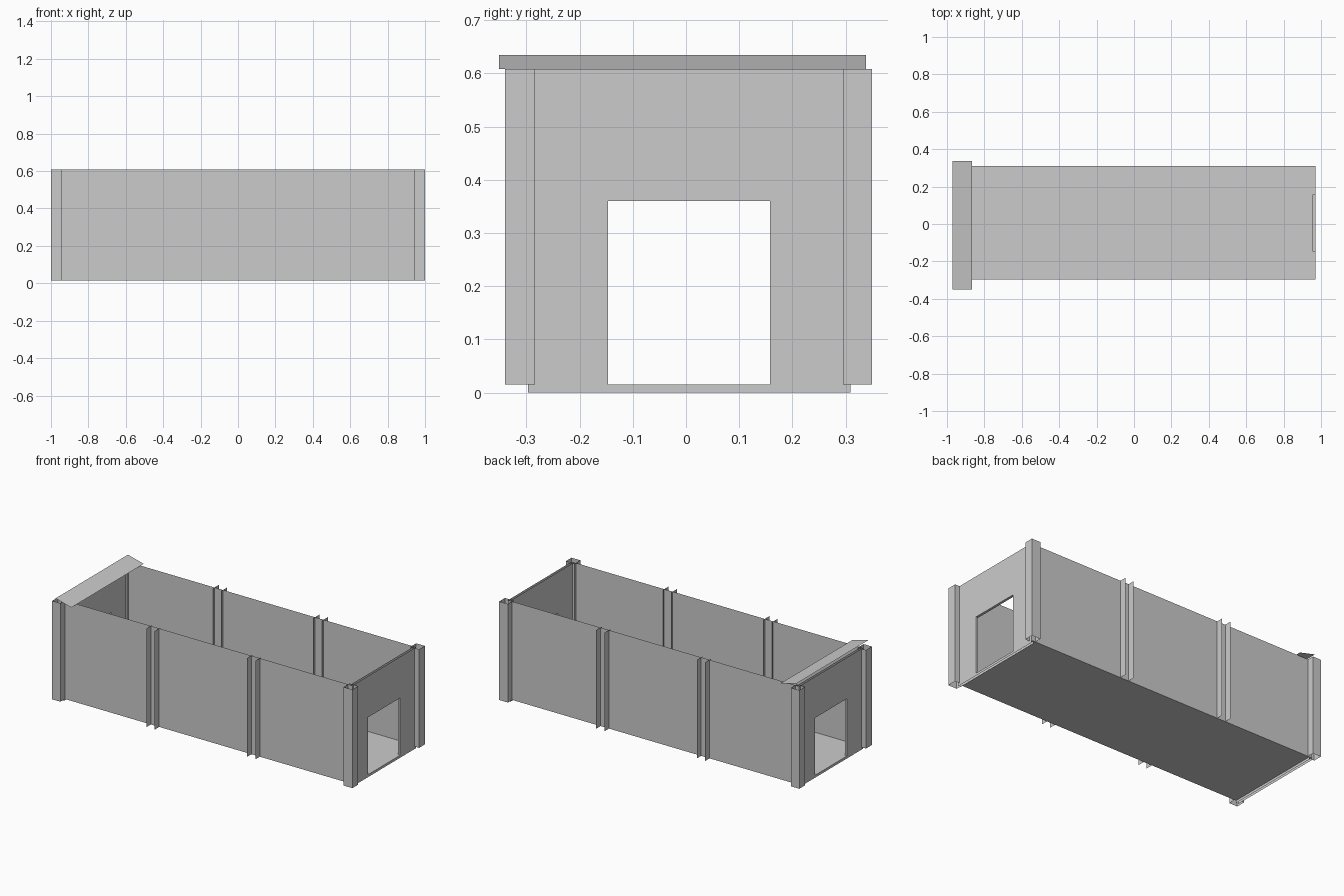
import bpy

if "Cube" in bpy.data.objects:
    bpy.data.objects.remove(bpy.data.objects["Cube"])

Y0, Y1 = -0.297, 0.309        # side wall planes
XE, XI = 0.97, 0.955          # outer and inner end wall planes
ZF, ZT = 0.015, 0.608         # floor level and wall top
D0, D1, DT = -0.147, 0.158, 0.36   # doorway


def make(name, quads):
    """Object made of thin flat quads, welding shared corners."""
    index, faces = {}, []
    for q in quads:
        faces.append([index.setdefault(tuple(round(c, 4) for c in p), len(index))
                      for p in q])
    me = bpy.data.meshes.new(name)
    me.from_pydata(list(index), [], faces)
    ob = bpy.data.objects.new(name, me)
    bpy.context.collection.objects.link(ob)
    return ob


def plane_x(x, y0, y1, z0, z1):
    return [(x, y0, z0), (x, y1, z0), (x, y1, z1), (x, y0, z1)]


def plane_y(y, x0, x1, z0, z1):
    return [(x0, y, z0), (x1, y, z0), (x1, y, z1), (x0, y, z1)]


def plane_z(z, x0, x1, y0, y1):
    return [(x0, y0, z), (x1, y0, z), (x1, y1, z), (x0, y1, z)]


# Floor
make("floor", [plane_z(ZF, -XE, XE, Y0, Y1)])

# Long side walls
make("front_wall", [plane_y(Y0, -XE, XE, ZF, ZT)])
make("back_wall", [plane_y(Y1, -XE, XE, ZF, ZT)][::1])

# Double-skinned end walls with a lined doorway
ys, zs = [Y0, D0, D1, Y1], [0, ZF, DT, ZT]
for side, s in (("left", -1), ("right", 1)):
    quads = []
    for x in (s * XI, s * XE):
        for i in range(3):
            for j in range(3):
                if (i, j) != (1, 1):
                    quads.append(plane_x(x, ys[i], ys[i + 1], zs[j], zs[j + 1]))
    make(side + "_end_wall", quads)
    a, b = sorted((s * XI, s * XE))
    make(side + "_door_lining", [plane_y(D0, a, b, ZF, DT), plane_y(D1, a, b, ZF, DT),
                                 plane_z(DT, a, b, D0, D1)])

# Open square corner posts and paired fins along the walls
for row, (y0, y1) in (("front", (-0.34, -0.284)), ("back", (0.295, 0.35))):
    for side, (x0, x1) in (("left", (-1, -0.945)), ("right", (0.942, 1))):
        make(f"{row}_{side}_post", [plane_x(x0, y0, y1, ZF, ZT), plane_x(x1, y0, y1, ZF, ZT),
                                    plane_y(y0, x0, x1, ZF, ZT), plane_y(y1, x0, x1, ZF, ZT)])
    for side, xc in (("left", -0.345), ("right", 0.325)):
        make(f"{row}_{side}_fins", [plane_x(xc + d, y0, y1, ZF, ZT) for d in (-0.028, 0.028)])

# Tilted lintel board over the left end
make("tilted_board", [[(-0.97, -0.351, 0.635), (-0.865, -0.351, 0.608),
                       (-0.865, 0.338, 0.608), (-0.97, 0.338, 0.635)]])
